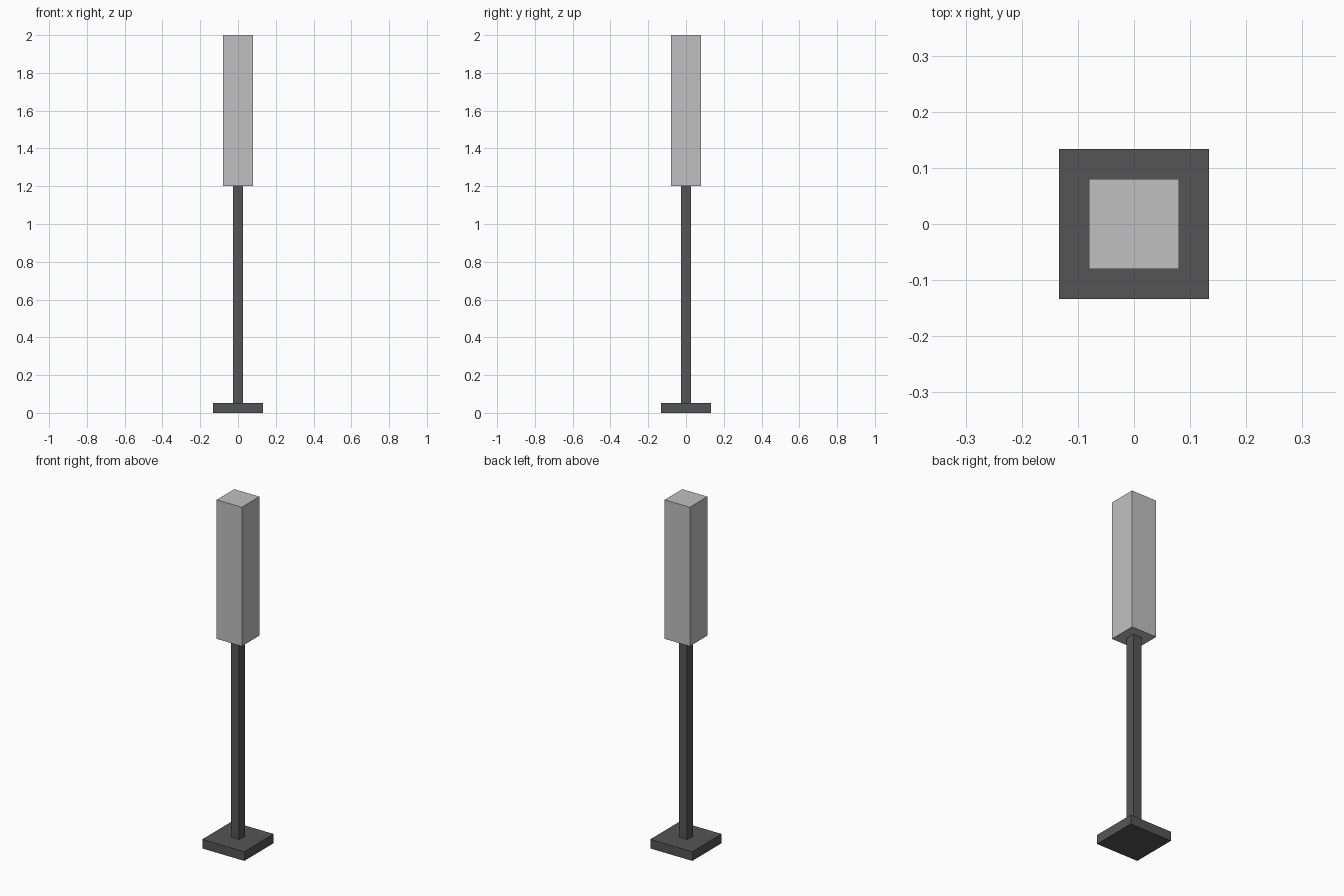
import bpy

if "Cube" in bpy.data.objects:
    bpy.data.objects.remove(bpy.data.objects["Cube"])


def material(name, value):
    m = bpy.data.materials.new(name)
    m.diffuse_color = (value, value, value, 1)
    m.use_nodes = True
    m.node_tree.nodes["Principled BSDF"].inputs["Base Color"].default_value = m.diffuse_color
    return m


def box(name, width, z0, z1, mat):
    """Square box centred on the z axis, from z0 up to z1."""
    bpy.ops.mesh.primitive_cube_add(size=1, location=(0, 0, (z0 + z1) / 2))
    ob = bpy.context.object
    ob.name = name
    ob.scale = (width, width, z1 - z0)
    bpy.ops.object.transform_apply(location=False, rotation=False, scale=True)
    ob.data.materials.append(mat)
    return ob


dark_grey = material("dark grey", 0.091)
light_grey = material("light grey", 0.527)

# Foot plate, slim pole and tall lamp shade
box("base", 0.267, 0.0, 0.053, dark_grey)
box("pole", 0.053, 0.053, 1.2, dark_grey)
box("shade", 0.16, 1.2, 2.0, light_grey)
